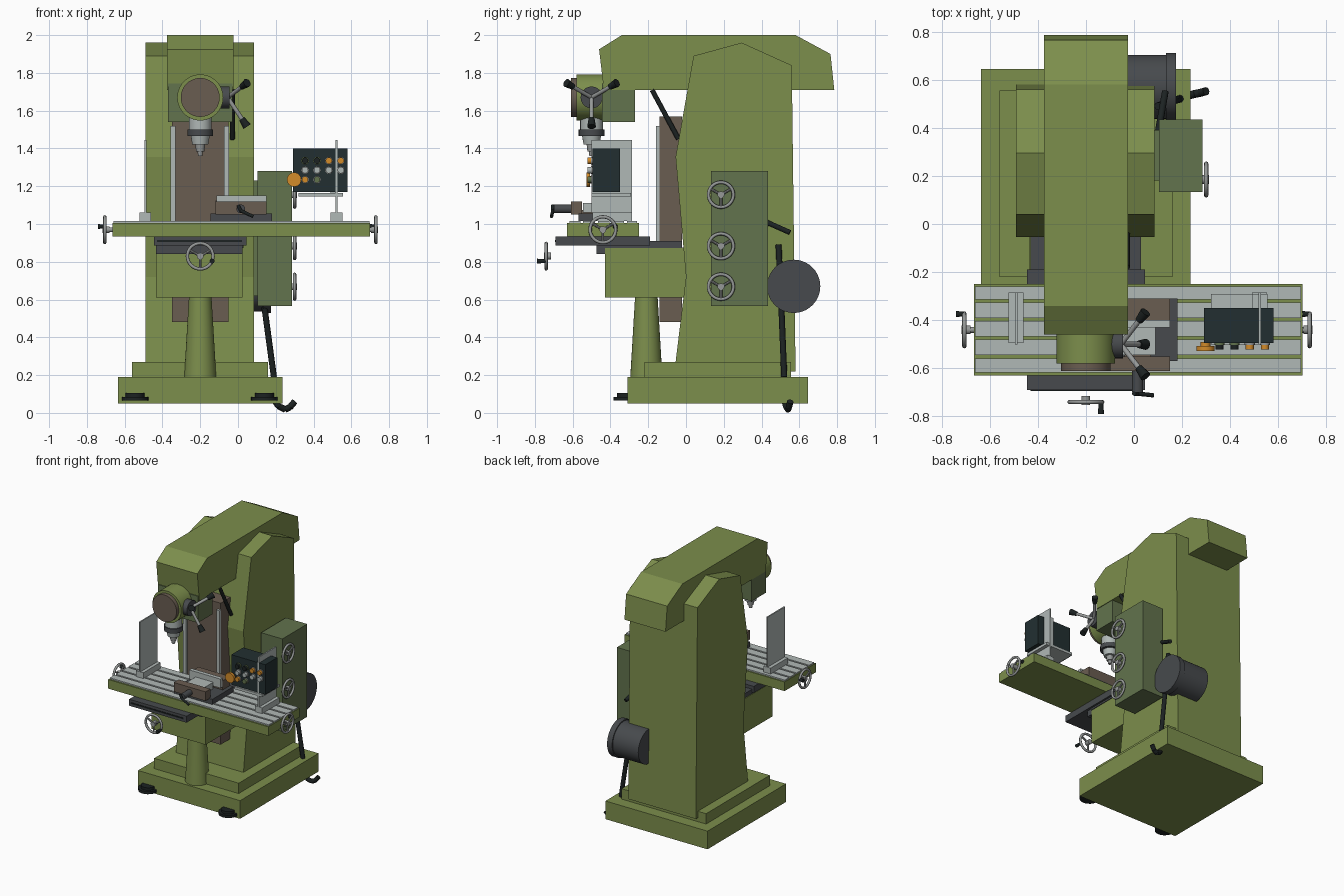
import bpy, bmesh, math
from mathutils import Vector

if "Cube" in bpy.data.objects:
    bpy.data.objects.remove(bpy.data.objects["Cube"])

# Flat colours
def mat(name, r, g, b):
    m = bpy.data.materials.new(name)
    lin = lambda c: ((c / 255 + 0.055) / 1.055) ** 2.4 if c > 10 else c / 3294
    m.diffuse_color = (lin(r), lin(g), lin(b), 1)
    m.use_nodes = True
    m.node_tree.nodes["Principled BSDF"].inputs["Base Color"].default_value = m.diffuse_color
    return m

GREEN = mat("machine_green", 124, 142, 76)
DULL = mat("dull_green", 98, 115, 77)
GREY = mat("dark_grey", 71, 74, 77)
BROWN = mat("brown_metal", 106, 93, 81)
LIGHT = mat("light_metal", 176, 184, 182)
STEEL = mat("steel", 150, 153, 152)
BLACK = mat("black", 28, 34, 34)
TEAL = mat("panel_teal", 34, 47, 49)
ORANGE = mat("orange", 212, 140, 42)


def make(name, bm, m, smooth=False):
    bmesh.ops.recalc_face_normals(bm, faces=bm.faces)
    me = bpy.data.meshes.new(name)
    bm.to_mesh(me)
    bm.free()
    me.materials.append(m)
    ob = bpy.data.objects.new(name, me)
    bpy.context.collection.objects.link(ob)
    if smooth:
        bpy.ops.object.select_all(action='DESELECT')
        ob.select_set(True)
        bpy.context.view_layer.objects.active = ob
        bpy.ops.object.shade_smooth_by_angle(angle=math.radians(35))
    return ob


def box(name, m, x0, x1, y0, y1, z0, z1):
    bm = bmesh.new()
    bmesh.ops.create_cube(bm, size=1)
    for v in bm.verts:
        v.co = ((x0 + x1) / 2 + v.co.x * (x1 - x0), (y0 + y1) / 2 + v.co.y * (y1 - y0),
                (z0 + z1) / 2 + v.co.z * (z1 - z0))
    return make(name, bm, m)


# Side profile in y/z, extruded along x
def slab(name, m, x0, x1, pts):
    bm = bmesh.new()
    f = bm.faces.new([bm.verts.new((x0, y, z)) for y, z in pts])
    r = bmesh.ops.extrude_face_region(bm, geom=[f])
    bmesh.ops.translate(bm, verts=[g for g in r["geom"] if isinstance(g, bmesh.types.BMVert)],
                        vec=(x1 - x0, 0, 0))
    return make(name, bm, m)


# Round bar between two points
def rod(name, m, a, b, r1, r2=None, n=24):
    a, b = Vector(a), Vector(b)
    bm = bmesh.new()
    bmesh.ops.create_cone(bm, cap_ends=True, segments=n, radius1=r1,
                          radius2=r1 if r2 is None else r2, depth=(b - a).length)
    q = Vector((0, 0, 1)).rotation_difference(b - a)
    for v in bm.verts:
        v.co = q @ v.co + (a + b) / 2
    return make(name, bm, m, True)


# Bent round bar along a path
def bent_bar(name, m, pts, r):
    for i in range(len(pts) - 1):
        rod(f"{name}_{i + 1}", m, pts[i], pts[i + 1], r, n=12)


# Three-spoke handwheel; axis is the outward direction
def handwheel(name, centre, axis, r=0.068, grip=0.0, grip_angle=0.6):
    c, ax = Vector(centre), Vector(axis)
    up = Vector((0, 0, 1))
    side = up.cross(ax)
    bpy.ops.mesh.primitive_torus_add(location=c, major_radius=r, minor_radius=0.009,
                                     major_segments=32, minor_segments=8,
                                     rotation=up.rotation_difference(ax).to_euler())
    rim = bpy.context.object
    rim.name = name + "_rim"
    rim.data.materials.append(STEEL)
    bpy.ops.object.shade_smooth_by_angle(angle=math.radians(60))
    rod(name + "_hub", STEEL, c - ax * 0.025, c + ax * 0.012, 0.018)
    for k in range(3):
        t = math.radians(30 + 120 * k)
        rod(f"{name}_spoke_{k + 1}", STEEL, c, c + (side * math.cos(t) + up * math.sin(t)) * r, 0.007, n=8)
    if grip:
        p = c + (side * math.cos(grip_angle) + up * math.sin(grip_angle)) * r
        rod(name + "_grip", BLACK, p, p + ax * grip, 0.009, 0.013, 12)


# Base, plinth and feet
box("base", GREEN, -0.635, 0.235, -0.31, 0.645, 0.05, 0.19)
box("plinth", GREEN, -0.56, 0.16, -0.22, 0.555, 0.19, 0.27)
for i, x in enumerate((-0.545, 0.14)):
    rod(f"foot_{i + 1}", BLACK, (x, -0.315, 0.065), (x, -0.315, 0.085), 0.07)
    rod(f"foot_collar_{i + 1}", BLACK, (x, -0.315, 0.085), (x, -0.315, 0.105), 0.05)

# Column and overarm
slab("column", GREEN, -0.49, 0.085, [(-0.055, 0.27), (0, 0.72), (-0.055, 1.355), (0.04, 1.89),
                                     (0.295, 1.96), (0.56, 1.84), (0.58, 0.22), (-0.055, 0.22)])
slab("overarm", GREEN, -0.375, -0.025, [(-0.435, 1.71), (-0.46, 1.925), (-0.34, 2.0), (0.58, 2.0),
                                        (0.765, 1.9), (0.785, 1.71)])

# Slideway with guide strips
box("slideway", BROWN, -0.35, -0.05, -0.14, -0.02, 0.48, 1.57)
for i, x in enumerate((-0.345, -0.06)):
    box(f"guide_strip_{i + 1}", LIGHT, x - 0.013, x + 0.013, -0.16, -0.14, 0.91, 1.52)

# Milling head
box("head_box", DULL, -0.37, -0.03, -0.445, -0.27, 1.54, 1.745)
rod("head_drum", GREEN, (-0.2, -0.58, 1.67), (-0.2, -0.44, 1.67), 0.122, n=40)
rod("head_cap", BROWN, (-0.2, -0.61, 1.67), (-0.2, -0.575, 1.67), 0.103, n=40)
for nm, m, z0, z1, r0, r1 in (("sleeve", LIGHT, 1.5, 1.58, 0.06, 0.06), ("collar", GREY, 1.465, 1.5, 0.068, 0.068),
                              ("nose", LIGHT, 1.42, 1.465, 0.042, 0.05), ("chuck", STEEL, 1.385, 1.42, 0.022, 0.026),
                              ("cutter", STEEL, 1.36, 1.385, 0.012, 0.014)):
    rod("spindle_" + nm, m, (-0.2, -0.5, z0), (-0.2, -0.5, z1), r0, r1)

# Feed handle with three arms
rod("feed_hub", GREY, (-0.1, -0.5, 1.67), (-0.045, -0.5, 1.67), 0.058)
for k in range(3):
    t = math.radians(30 + 120 * k)
    hub = Vector((-0.055, -0.5, 1.67))
    d = Vector((0.1, 0.15 * math.cos(t), 0.15 * math.sin(t)))
    rod(f"feed_arm_{k + 1}", STEEL, hub, hub + d * 0.8, 0.011, n=12)
    rod(f"feed_knob_{k + 1}", BLACK, hub + d * 0.75, hub + d * 1.03, 0.016, 0.023, 12)
rod("clamp_lever", BLACK, (-0.03, -0.04, 1.45), (-0.03, -0.18, 1.71), 0.013, n=12)

# Knee, support post and saddle
box("knee", GREEN, -0.435, 0.025, -0.43, 0.0, 0.61, 0.875)
rod("support_post", GREEN, (-0.2, -0.21, 0.19), (-0.2, -0.21, 0.61), 0.085, 0.06, 32)
box("knee_top", GREY, -0.43, 0.03, -0.43, -0.02, 0.872, 0.91)
box("saddle", GREY, -0.445, 0.045, -0.69, -0.19, 0.885, 0.935)
box("saddle_rib", BLACK, -0.43, 0.02, -0.694, -0.69, 0.905, 0.915)
box("saddle_bracket", GREY, -0.435, 0.025, -0.475, -0.42, 0.84, 0.89)
handwheel("knee_wheel", (-0.2, -0.74, 0.83), (0, -1, 0), grip=0.05, grip_angle=-0.4)

# Work table with slotted top
box("table", GREEN, -0.665, 0.7, -0.63, -0.25, 0.935, 1.005)
edges = [-0.625, -0.552, -0.474, -0.397, -0.32, -0.253]
for i in range(5):
    box(f"table_strip_{i + 1}", LIGHT, -0.66, 0.695, edges[i] + 0.007, edges[i + 1] - 0.007, 1.0, 1.015)
for s, x, g in ((-1, -0.705, 0.035), (1, 0.73, -0.03)):
    side = "left" if s < 0 else "right"
    handwheel(f"table_{side}_wheel", (x, -0.44, 0.97), (s, 0, 0), grip=g,
              grip_angle=0.25 if s > 0 else math.pi - 0.25)
    rod(f"table_{side}_shaft", STEEL, (x, -0.44, 0.97), (s * 0.66, -0.44, 0.97), 0.012)

# Upright guard plates on angle feet
for i, x in enumerate((-0.49, 0.522)):
    box(f"guard_foot_{i + 1}", LIGHT, x - 0.032, x + 0.03, -0.495, -0.285, 1.015, 1.06)
    box(f"guard_plate_{i + 1}", LIGHT, x - 0.005, x + 0.005, -0.5, -0.285, 1.06, 1.445)

# Vise
box("vise_base", GREY, -0.145, 0.18, -0.57, -0.31, 1.015, 1.055)
box("vise_bed", BROWN, -0.04, 0.07, -0.56, -0.32, 1.05, 1.075)
box("vise_front_jaw", BROWN, -0.12, 0.15, -0.61, -0.55, 1.05, 1.12)
box("vise_back_jaw", BROWN, -0.12, 0.15, -0.4, -0.31, 1.05, 1.125)
box("vise_slide", LIGHT, -0.06, 0.09, -0.545, -0.43, 1.06, 1.11)
box("vise_jaw_plate", LIGHT, -0.115, 0.15, -0.43, -0.4, 1.08, 1.15)
rod("vise_screw", GREY, (0.015, -0.7, 1.08), (0.015, -0.6, 1.08), 0.023)
bent_bar("vise_handle", BLACK, [(0.0, -0.705, 1.1), (0.015, -0.705, 1.07), (0.08, -0.712, 1.04)], 0.009)

# Control panel on a tray
box("panel_tray", LIGHT, 0.32, 0.555, -0.5, -0.29, 1.145, 1.165)
box("panel_box", TEAL, 0.29, 0.58, -0.495, -0.35, 1.17, 1.4)
box("panel_post", LIGHT, 0.49, 0.52, -0.35, -0.29, 1.165, 1.38)
rows = ((1.335, (BLACK, BLACK, ORANGE, ORANGE)), (1.285, (LIGHT,) * 4), (1.235, (ORANGE, DULL)))
for r, (z, ms) in enumerate(rows):
    for c, m in enumerate(ms):
        x = 0.355 + 0.063 * c
        rod(f"button_bezel_{r}_{c}", DULL if m == BLACK else STEEL, (x, -0.503, z), (x, -0.49, z), 0.021, n=16)
        rod(f"button_{r}_{c}", m, (x, -0.522, z), (x, -0.5, z), 0.017, n=16)
rod("stop_button_stem", ORANGE, (0.297, -0.51, 1.235), (0.297, -0.49, 1.235), 0.02)
rod("stop_button", ORANGE, (0.297, -0.527, 1.235), (0.297, -0.508, 1.235), 0.038)

# Gearbox with handwheels
box("gearbox", DULL, 0.104, 0.285, 0.133, 0.435, 0.565, 1.28)
box("gearbox_mount", DULL, 0.08, 0.11, 0.18, 0.39, 0.62, 1.23)
for i, z in enumerate((1.155, 0.883, 0.668)):
    handwheel(f"gearbox_wheel_{i + 1}", (0.3, 0.185, z), (1, 0, 0), r=0.066)
rod("gear_lever", BLACK, (0.1, 0.38, 1.03), (0.13, 0.55, 0.955), 0.014, n=12)

# Motor
rod("motor", GREY, (-0.085, 0.57, 0.67), (0.14, 0.57, 0.67), 0.133, n=40)
rod("motor_flange", GREY, (0.132, 0.57, 0.67), (0.175, 0.57, 0.67), 0.141, n=40)

# Brake lever and pedal
bent_bar("brake_lever", BLACK, [(0.1, 0.49, 0.89), (0.14, 0.505, 0.56), (0.19, 0.52, 0.19)], 0.016)
bent_bar("pedal", BLACK, [(0.19, 0.52, 0.07), (0.215, 0.53, 0.035), (0.25, 0.54, 0.018),
                          (0.275, 0.545, 0.03), (0.3, 0.552, 0.06)], 0.017)
